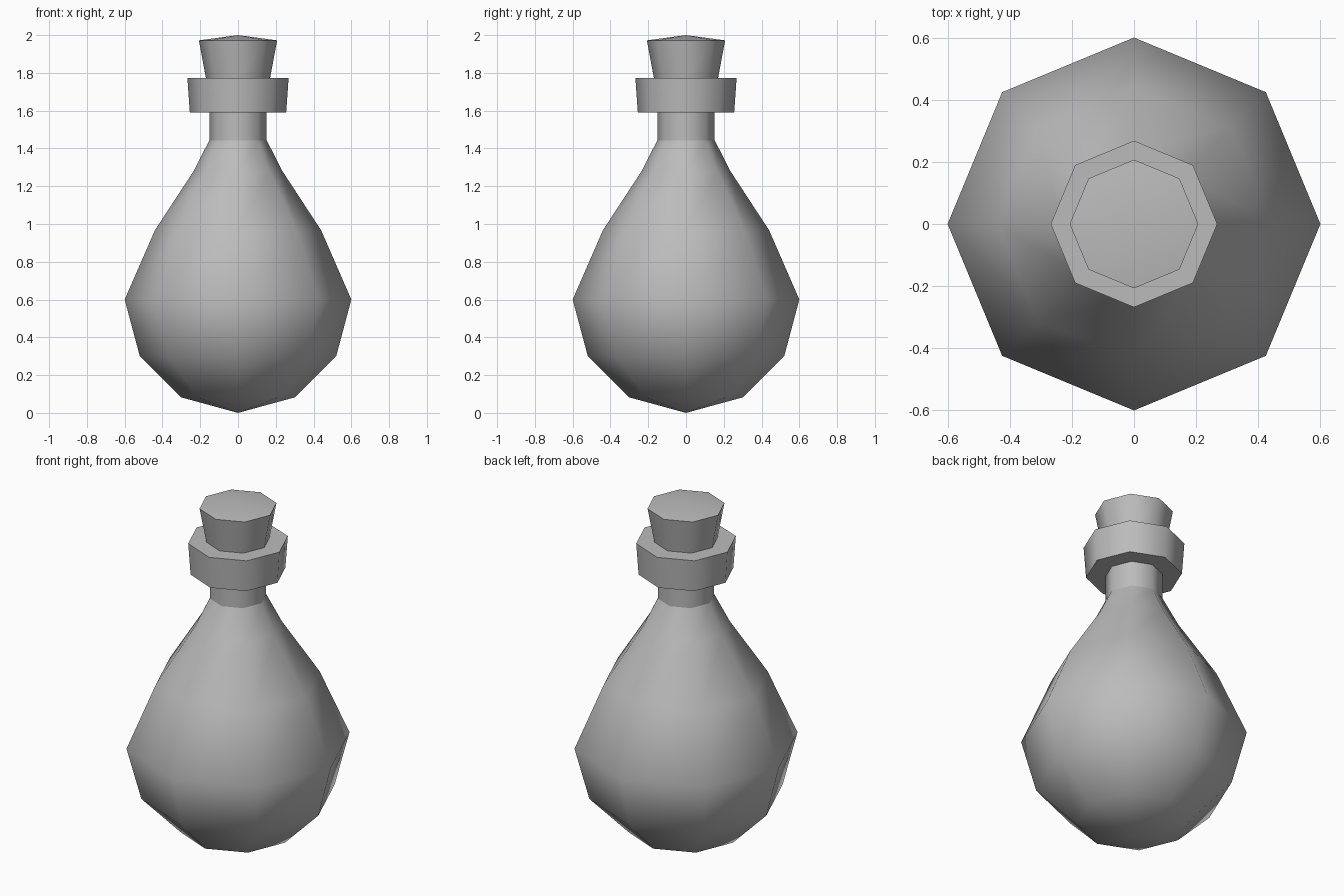
import bpy, bmesh, math

cube = bpy.data.objects.get("Cube")
if cube:
    bpy.data.objects.remove(cube, do_unlink=True)

SIDES = 8

grey = bpy.data.materials.new("plain_grey")
grey.use_nodes = True
colour = (0.5, 0.5, 0.5, 1)
grey.diffuse_color = colour
grey.node_tree.nodes["Principled BSDF"].inputs["Base Color"].default_value = colour


def lathe(name, profile):
    """Turn (radius, height) points, listed bottom to top, into an octagonal part."""
    bm = bmesh.new()
    rings = []
    for r, z in profile:
        if r == 0:
            rings.append([bm.verts.new((0, 0, z))] * SIDES)
        else:
            rings.append([bm.verts.new((r * math.cos(math.tau * i / SIDES),
                                        r * math.sin(math.tau * i / SIDES), z))
                          for i in range(SIDES)])
    for low, high in zip(rings, rings[1:]):
        for i in range(SIDES):
            j = (i + 1) % SIDES
            corners = dict.fromkeys((low[i], low[j], high[j], high[i]))
            bm.faces.new(list(corners))
    bmesh.ops.recalc_face_normals(bm, faces=bm.faces)
    mesh = bpy.data.meshes.new(name)
    bm.to_mesh(mesh)
    bm.free()
    mesh.materials.append(grey)
    obj = bpy.data.objects.new(name, mesh)
    bpy.context.collection.objects.link(obj)
    bpy.ops.object.select_all(action='DESELECT')
    obj.select_set(True)
    bpy.context.view_layer.objects.active = obj
    bpy.ops.object.shade_smooth_by_angle(angle=math.radians(50))
    return obj


# Rounded flask body, tapering to the neck
lathe("flask_body", [(0, 0), (0.303, 0.083), (0.52, 0.3), (0.6, 0.6),
                     (0.44, 0.967), (0.235, 1.28), (0.152, 1.443)])

# Straight neck
lathe("neck", [(0.152, 1.443), (0.152, 1.59)])

# Flared lip with flat top and underside
lathe("lip", [(0.152, 1.59), (0.255, 1.59), (0.268, 1.773), (0.17, 1.773)])

# Stopper with a shallow peaked top
lathe("stopper", [(0.17, 1.773), (0.207, 1.972), (0, 2)])
